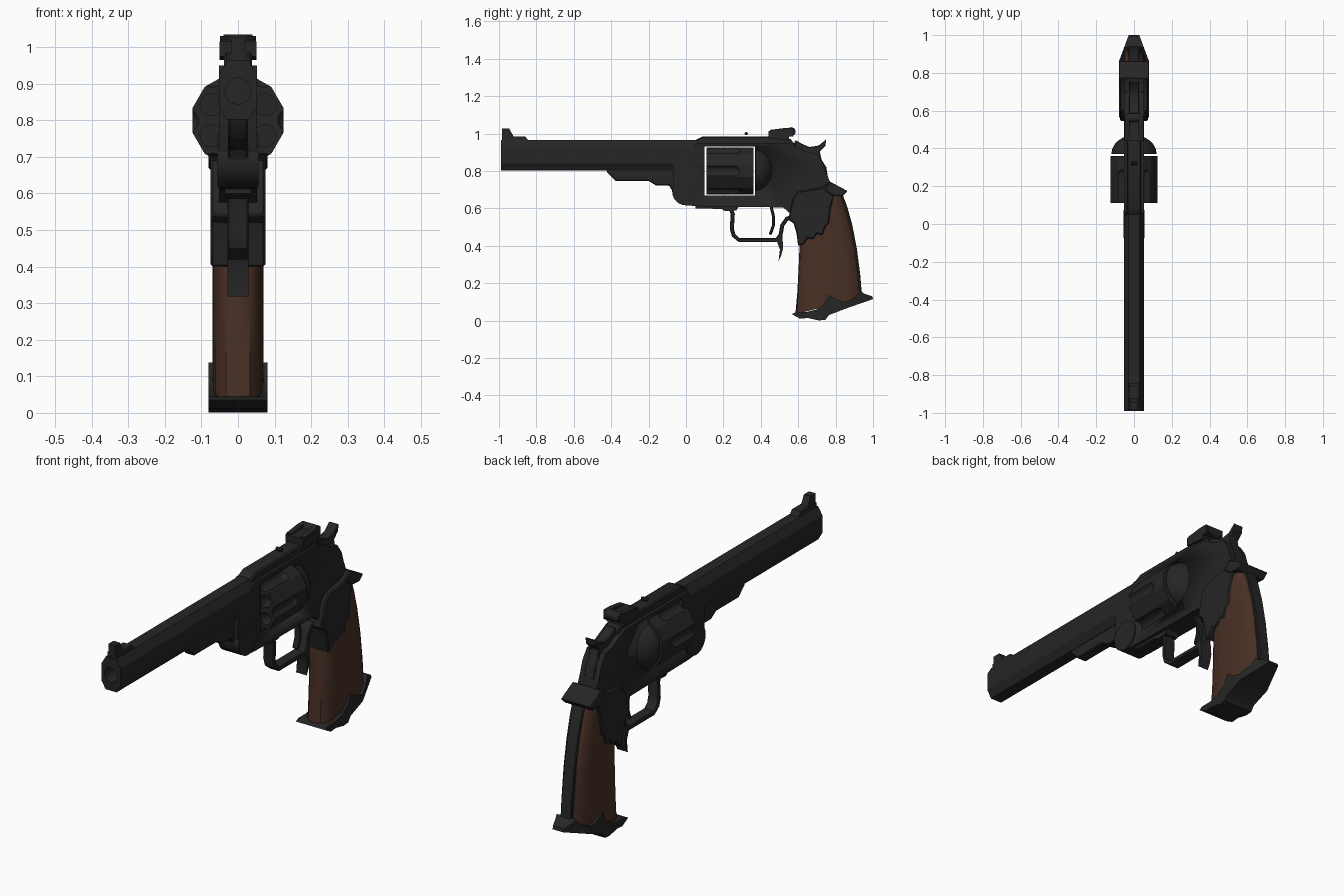
import bpy, bmesh, math
from mathutils import Matrix, Vector

cube = bpy.data.objects.get("Cube")
if cube:
    bpy.data.objects.remove(cube, do_unlink=True)


def material(name, rgb):
    m = bpy.data.materials.new(name)
    m.use_nodes = True
    m.diffuse_color = (*rgb, 1)
    m.node_tree.nodes["Principled BSDF"].inputs["Base Color"].default_value = (*rgb, 1)
    return m


STEEL = material("dark steel", (0.019, 0.019, 0.019))
WOOD = material("brown wood", (0.065, 0.029, 0.018))


def finish(bm, name, mat=STEEL, smooth=True, bevel=0):
    bmesh.ops.recalc_face_normals(bm, faces=bm.faces[:])
    me = bpy.data.meshes.new(name)
    bm.to_mesh(me)
    bm.free()
    ob = bpy.data.objects.new(name, me)
    bpy.context.collection.objects.link(ob)
    me.materials.append(mat)
    if bevel:
        mod = ob.modifiers.new("soft edges", "BEVEL")
        mod.width, mod.segments, mod.limit_method = bevel, 1, "ANGLE"
        mod.angle_limit = math.radians(50)
    if smooth:
        bpy.ops.object.select_all(action="DESELECT")
        ob.select_set(True)
        bpy.context.view_layer.objects.active = ob
        bpy.ops.object.shade_smooth_by_angle(angle=math.radians(35))
    return ob


def plate(name, pts, half, mat=STEEL, bevel=0, x=0, taper=None):
    """Extrude a (y, z) side outline symmetrically about x."""
    bm = bmesh.new()
    face = bm.faces.new([bm.verts.new((x - half, y, z)) for y, z in pts])
    ext = bmesh.ops.extrude_face_region(bm, geom=[face])["geom"]
    bmesh.ops.translate(bm, vec=(2 * half, 0, 0),
                        verts=[g for g in ext if isinstance(g, bmesh.types.BMVert)])
    if taper:
        start, end, tip = taper
        bmesh.ops.bisect_plane(bm, geom=bm.verts[:] + bm.edges[:] + bm.faces[:],
                               plane_co=(0, start, 0), plane_no=(0, 1, 0))
        for v in bm.verts:
            t = max(0, (v.co.y - start) / (end - start))
            v.co.x *= 1 + t * (tip / half - 1)
        bmesh.ops.triangulate(bm, faces=[f for f in bm.faces if len(f.verts) > 4])
    return finish(bm, name, mat, True, bevel)


def ribbon(name, path, thick, half):
    """Bar of even thickness that follows a (y, z) path."""
    p = [Vector(q) for q in path]
    left, right = [], []
    for i, q in enumerate(p):
        d = (p[min(i + 1, len(p) - 1)] - p[max(i - 1, 0)]).normalized()
        n = Vector((-d.y, d.x)) * thick / 2
        left.append(q + n)
        right.append(q - n)
    return plate(name, left + right[::-1], half, bevel=0.004)


def add_rod(bm, r, centre, length, axis="Y", sides=16, turn=0):
    rot = Matrix.Rotation(math.pi / 2, 4, "X" if axis == "Y" else "Y")
    bmesh.ops.create_cone(bm, cap_ends=True, segments=sides, radius1=r, radius2=r, depth=length,
                          matrix=Matrix.Translation(centre) @ rot @ Matrix.Rotation(turn, 4, "Z"))


def rod(name, *args, **kw):
    bm = bmesh.new()
    add_rod(bm, *args, **kw)
    return finish(bm, name)


def carve(ob, cutter):
    mod = ob.modifiers.new("carve", "BOOLEAN")
    mod.operation, mod.object, mod.solver = "DIFFERENCE", cutter, "EXACT"
    bpy.context.view_layer.objects.active = ob
    bpy.ops.object.modifier_apply(modifier=mod.name)
    bpy.data.objects.remove(cutter, do_unlink=True)


# Eight-sided barrel with a bored muzzle
bm = bmesh.new()
half_section = [(0.028, 0.965), (0.052, 0.925), (0.052, 0.84), (0.03, 0.802)]
section = half_section + [(-x, z) for x, z in half_section[::-1]]
face = bm.faces.new([bm.verts.new((x, -0.99, z)) for x, z in section])
ext = bmesh.ops.extrude_face_region(bm, geom=[face])["geom"]
bmesh.ops.translate(bm, vec=(0, 1.09, 0), verts=[g for g in ext if isinstance(g, bmesh.types.BMVert)])
barrel = finish(bm, "barrel", smooth=False)
carve(barrel, rod("bore_cutter", 0.036, (0, -1, 0.88), 0.3))

# Stepped lug below the barrel and the hinge
plate("barrel_lug", [(-0.43, 0.82), (-0.42, 0.79), (-0.375, 0.747), (-0.2, 0.747), (-0.16, 0.722),
                     (-0.09, 0.722), (-0.06, 0.67), (0.05, 0.67), (0.05, 0.82)], 0.027, bevel=0.005)
rod("hinge", 0.074, (0, 0, 0.69), 0.112, axis="X", sides=24)
plate("lower_catch", [(0.05, 0.64), (0.05, 0.6), (0.19, 0.597), (0.21, 0.585), (0.27, 0.59), (0.3, 0.64)], 0.035)

# Frame with the open window
frame = plate("frame", [(-0.07, 0.84), (-0.07, 0.69), (-0.05, 0.65), (-0.01, 0.618), (0.05, 0.612), (0.52, 0.605),
                        (0.56, 0.57), (0.66, 0.58), (0.76, 0.66), (0.775, 0.73), (0.75, 0.79), (0.735, 0.84),
                        (0.7, 0.89), (0.65, 0.9), (0.6, 0.925), (0.55, 0.95), (0.06, 0.95), (0, 0.9)], 0.052)
carve(frame, plate("window_cutter", [(0.1, 0.67), (0.37, 0.67), (0.37, 0.93), (0.1, 0.93)], 0.2))
plate("top_strap", [(0.02, 0.93), (0.05, 0.965), (0.09, 0.985), (0.45, 0.985), (0.56, 0.97), (0.59, 0.93)],
      0.038, bevel=0.006)

# Rounded shield behind the cylinder
bm = bmesh.new()
bmesh.ops.create_uvsphere(bm, u_segments=24, v_segments=12, radius=1,
                          matrix=Matrix.Translation((0, 0.37, 0.803)) @ Matrix.Diagonal((0.12, 0.1, 0.12, 1)))
cut = bmesh.ops.bisect_plane(bm, geom=bm.verts[:] + bm.edges[:] + bm.faces[:], plane_co=(0, 0.371, 0),
                             plane_no=(0, -1, 0), clear_outer=True)
bmesh.ops.holes_fill(bm, edges=[e for e in bm.edges if e.is_boundary])
finish(bm, "recoil_shield")

# Twelve-sided cylinder with six flutes and six chambers
AXIS_Z = 0.8
cylinder = rod("cylinder", 0.129, (0, 0.235, AXIS_Z), 0.25, sides=12, turn=math.radians(15))
cutter = bmesh.new()
for i in range(6):
    a = i * math.pi / 3
    fx, fz = 0.14 * math.cos(a), AXIS_Z + 0.14 * math.sin(a)
    flute = bmesh.ops.create_uvsphere(cutter, u_segments=16, v_segments=10, radius=0.032,
                                      matrix=Matrix.Translation((fx, 0.26, fz)) @ Matrix.Rotation(math.pi / 2, 4, "X"))
    for v in flute["verts"]:
        if v.co.y < 0.255:
            v.co.y -= 0.2
    a += math.pi / 6
    add_rod(cutter, 0.03, (0.085 * math.cos(a), 0.11, AXIS_Z + 0.085 * math.sin(a)), 0.12)
carve(cylinder, finish(cutter, "flute_cutter"))
cylinder.data.shade_flat()

# Sights
plate("front_sight_base", [(-0.985, 0.95), (-0.985, 0.985), (-0.86, 0.985), (-0.84, 0.96), (-0.84, 0.95)], 0.024)
plate("front_sight", [(-0.985, 0.98), (-0.985, 1.027), (-0.945, 1.027), (-0.92, 0.98)], 0.018)
plate("rear_sight", [(0.44, 0.975), (0.44, 1.015), (0.55, 1.015), (0.55, 0.965)], 0.05)
for side, s in (("left", 1), ("right", -1)):
    plate("rear_sight_ear_" + side, [(0.45, 1.01), (0.45, 1.02), (0.53, 1.03), (0.575, 1.03), (0.575, 0.985),
                                     (0.54, 0.985)], 0.013, x=s * 0.036)
rod("sight_knob", 0.024, (0, 0.562, 1.01), 0.08, axis="X")
rod("strap_pin", 0.009, (0, 0.322, 1.0), 0.03, axis="X", sides=8)

# Hammer with a curved spur
plate("hammer", [(0.57, 0.93), (0.585, 0.965), (0.62, 0.945), (0.66, 0.928), (0.71, 0.936), (0.75, 0.97),
                 (0.745, 0.935), (0.715, 0.905), (0.725, 0.86), (0.75, 0.82), (0.76, 0.76), (0.65, 0.76)],
      0.027, bevel=0.004)

# Trigger and its guard
ribbon("trigger_guard", [(0.235, 0.61), (0.25, 0.57), (0.245, 0.49), (0.255, 0.455), (0.285, 0.43), (0.48, 0.43),
                         (0.505, 0.455), (0.515, 0.51), (0.54, 0.545), (0.58, 0.56)], 0.022, 0.029)
plate("guard_spur", [(0.48, 0.44), (0.515, 0.45), (0.52, 0.39), (0.51, 0.35), (0.495, 0.318), (0.502, 0.38)], 0.029)
ribbon("trigger", [(0.455, 0.61), (0.467, 0.56), (0.468, 0.51), (0.45, 0.46)], 0.016, 0.016)

# Wooden grip, lofted from oval sections between its front and back edges
bm = bmesh.new()
rows = []
for front, back in [((0.585, 0.035), (0.935, 0.12)), ((0.595, 0.15), (0.925, 0.24)), ((0.602, 0.28), (0.908, 0.38)),
                    ((0.608, 0.42), (0.883, 0.51)), ((0.62, 0.53), (0.855, 0.61)), ((0.64, 0.62), (0.825, 0.69))]:
    front, back = Vector(front), Vector(back)
    row = []
    for k in range(20):
        a = k * math.tau / 20
        u = 0.5 + 0.5 * math.copysign(abs(math.cos(a)) ** 0.8, math.cos(a))
        q = front.lerp(back, u)
        x = 0.07 * math.copysign(abs(math.sin(a)) ** 0.65, math.sin(a))
        row.append(bm.verts.new((x, q.x, q.y)))
    rows.append(row)
for r0, r1 in zip(rows, rows[1:]):
    for k in range(20):
        j = (k + 1) % 20
        bm.faces.new((r0[k], r0[j], r1[j], r1[k]))
bm.faces.new(rows[0])
bm.faces.new(rows[-1])
finish(bm, "grip", WOOD)
ribbon("back_strap", [(0.815, 0.69), (0.846, 0.61), (0.874, 0.51), (0.899, 0.38), (0.917, 0.24), (0.927, 0.12)],
       0.03, 0.03)

# Scalloped steel shoulder over the grip
plate("grip_shoulder", [(0.56, 0.6), (0.57, 0.65), (0.6, 0.69), (0.66, 0.7), (0.72, 0.71), (0.77, 0.742), (0.81, 0.69),
                        (0.79, 0.66), (0.773, 0.6), (0.765, 0.52), (0.745, 0.5), (0.73, 0.455), (0.7, 0.465),
                        (0.68, 0.435), (0.65, 0.44), (0.63, 0.41), (0.6, 0.398), (0.59, 0.47), (0.575, 0.52),
                        (0.545, 0.54)], 0.075, bevel=0.006)
plate("back_hump", [(0.74, 0.7), (0.77, 0.743), (0.865, 0.692), (0.835, 0.665), (0.78, 0.67)], 0.08, bevel=0.004)

# Scalloped butt cap, narrowing to the heel
plate("butt_cap", [(0.565, 0.035), (0.61, 0.01), (0.65, 0.014), (0.71, 0.001), (0.745, 0.004), (0.765, 0.03),
                   (0.87, 0.07), (1.0, 0.115), (0.995, 0.13), (0.95, 0.145), (0.935, 0.16), (0.905, 0.125),
                   (0.85, 0.1), (0.81, 0.11), (0.765, 0.138), (0.74, 0.09), (0.7, 0.06), (0.64, 0.045),
                   (0.585, 0.045)], 0.08, taper=(0.86, 1.0, 0.028))
